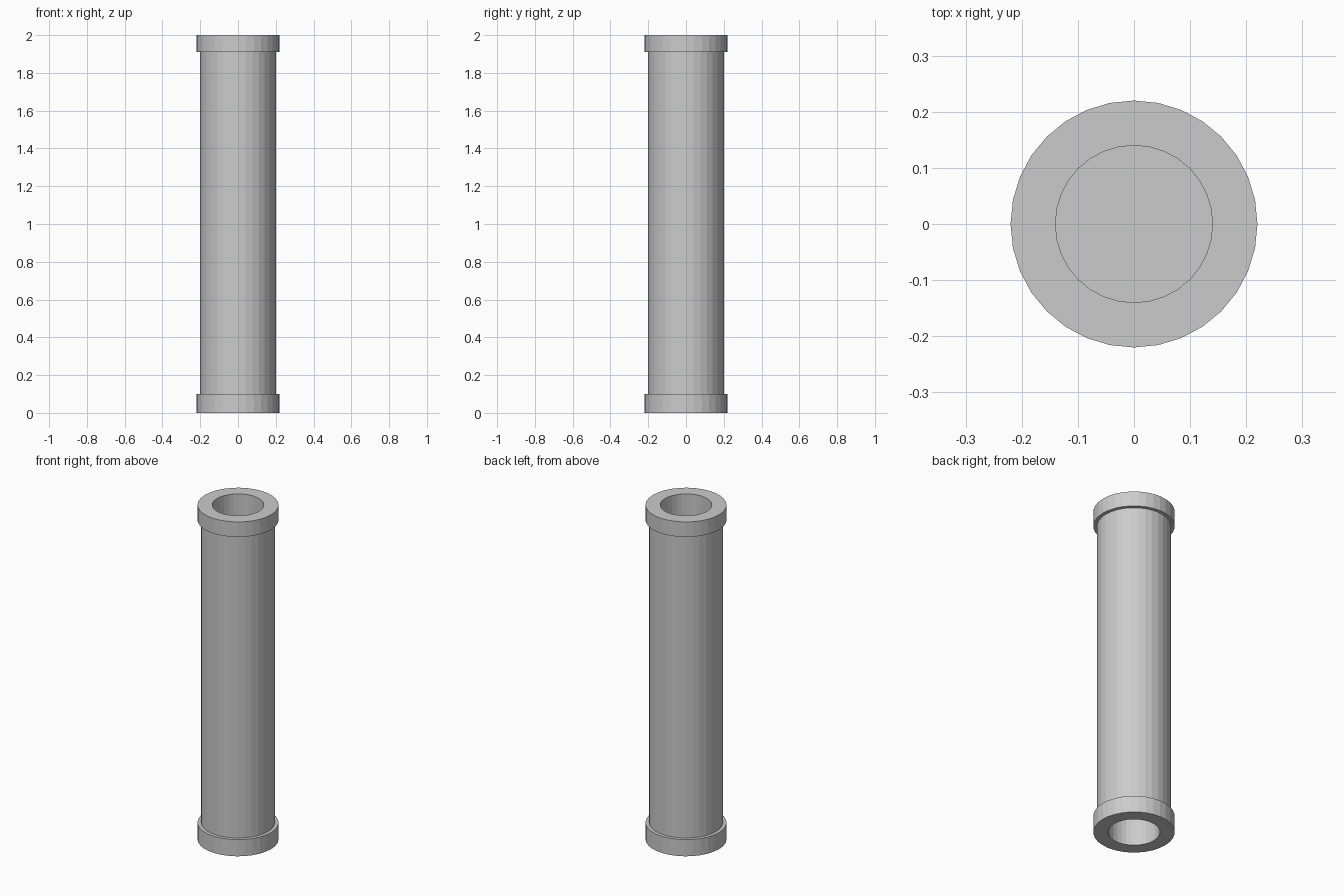
import bpy, bmesh, math

if "Cube" in bpy.data.objects:
    bpy.data.objects.remove(bpy.data.objects["Cube"])

SIDES = 32
BORE_DEPTH = 0.25


def lathe(name, profile):
    """Revolve (radius, z) points around z, capping both profile ends."""
    bm = bmesh.new()
    rings = []
    for r, z in profile:
        rings.append([bm.verts.new((r * math.cos(2 * math.pi * i / SIDES),
                                    r * math.sin(2 * math.pi * i / SIDES), z))
                      for i in range(SIDES)])
    for a, b in zip(rings, rings[1:]):
        for i in range(SIDES):
            j = (i + 1) % SIDES
            bm.faces.new((a[i], a[j], b[j], b[i]))
    bm.faces.new(rings[0])
    bm.faces.new(rings[-1])
    bmesh.ops.recalc_face_normals(bm, faces=bm.faces)
    mesh = bpy.data.meshes.new(name)
    bm.to_mesh(mesh)
    bm.free()
    obj = bpy.data.objects.new(name, mesh)
    bpy.context.collection.objects.link(obj)
    return obj


# Pipe with a collar and a blind bore at each end
lathe("collared_pipe", [
    (0.14, BORE_DEPTH), (0.14, 0), (0.22, 0), (0.22, 0.10), (0.20, 0.10),
    (0.20, 1.91), (0.22, 1.91), (0.22, 2), (0.14, 2), (0.14, 2 - BORE_DEPTH),
])
